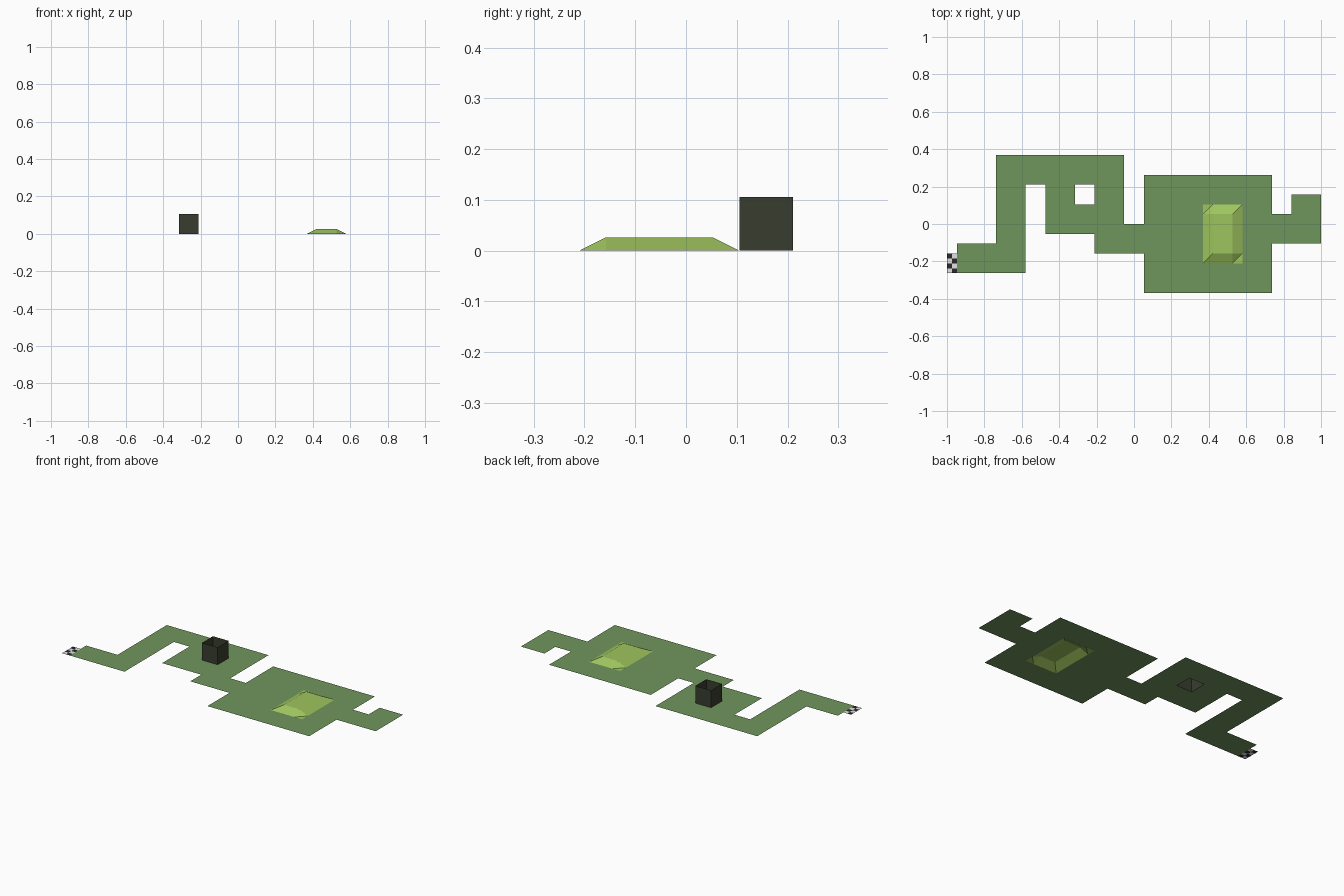
import bpy, bmesh

if "Cube" in bpy.data.objects:
    bpy.data.objects.remove(bpy.data.objects["Cube"])

U = 2 / 38  # one tile of the course


def material(name, color):
    m = bpy.data.materials.new(name)
    m.diffuse_color = (*color, 1)
    m.use_nodes = True
    m.node_tree.nodes["Principled BSDF"].inputs["Base Color"].default_value = m.diffuse_color
    return m


TURF = material("turf green", (0.160, 0.305, 0.110))
LIME = material("lime green", (0.345, 0.560, 0.112))
DARK = material("dark olive", (0.040, 0.047, 0.028))
WHITE = material("white", (0.75, 0.75, 0.75))
BLACK = material("black", (0.022, 0.022, 0.022))


def make(name, quads, mats, rule=None):
    """Build an object from faces given in tile units."""
    bm = bmesh.new()
    for i, q in enumerate(quads):
        f = bm.faces.new([bm.verts.new([c * U for c in p]) for p in q])
        f.material_index = rule(i) if rule else 0
    bmesh.ops.remove_doubles(bm, verts=bm.verts, dist=1e-5)
    me = bpy.data.meshes.new(name)
    bm.to_mesh(me)
    bm.free()
    for m in mats:
        me.materials.append(m)
    ob = bpy.data.objects.new(name, me)
    bpy.context.collection.objects.link(ob)
    return ob


def cells(x0, y0, x1, y1):
    return {(x, y) for x in range(x0, x1) for y in range(y0, y1)}


def tile(x, y, s=1):
    return [(x, y, 0), (x + s, y, 0), (x + s, y + s, 0), (x, y + s, 0)]


# Floor: rectangles joined, minus the openings for the chimney and the mound
floor = set()
for r in [(-18, -5, -11, -2), (-14, -2, -11, 7), (-11, 4, -1, 7),
          (-9, -1, -1, 4), (-4, -3, 1, 0), (1, -7, 14, 5),
          (14, -2, 19, 1), (16, 1, 19, 3)]:
    floor |= cells(*r)
floor -= cells(-6, 2, -4, 4) | cells(7, -4, 11, 2)
make("course_floor", [tile(x, y) for x, y in sorted(floor)], [TURF])

# Hollow square chimney, open above and below
ring = [(-6, 2), (-4, 2), (-4, 4), (-6, 4)]
walls = []
for i in range(4):
    a, b = ring[i], ring[(i + 1) % 4]
    walls.append([(*a, 0), (*b, 0), (*b, 2), (*a, 2)])
make("open_block", walls, [DARK])

# Low mound on tiles: every corner tile is split along the same diagonal
xs, ys = [7, 8, 10, 11], [-4, -3, 1, 2]


def mound_point(i, j):
    return (xs[i], ys[j], 0.5 if i in (1, 2) and j in (1, 2) else 0)


mound = []
for i in range(3):
    for j in range(3):
        a, b = mound_point(i, j), mound_point(i + 1, j)
        c, d = mound_point(i + 1, j + 1), mound_point(i, j + 1)
        if i != 1 and j != 1:
            mound += [[a, b, c], [a, c, d]]
        else:
            mound.append([a, b, c, d])
make("mound", mound, [LIME])

# Chequered strip at the end, 2 by 4 half tiles
strip = [tile(-19 + i / 2, -5 + j / 2, 0.5) for j in range(4) for i in range(2)]
make("chequered_strip", strip, [WHITE, BLACK], lambda k: (k // 2 + k % 2) % 2)
